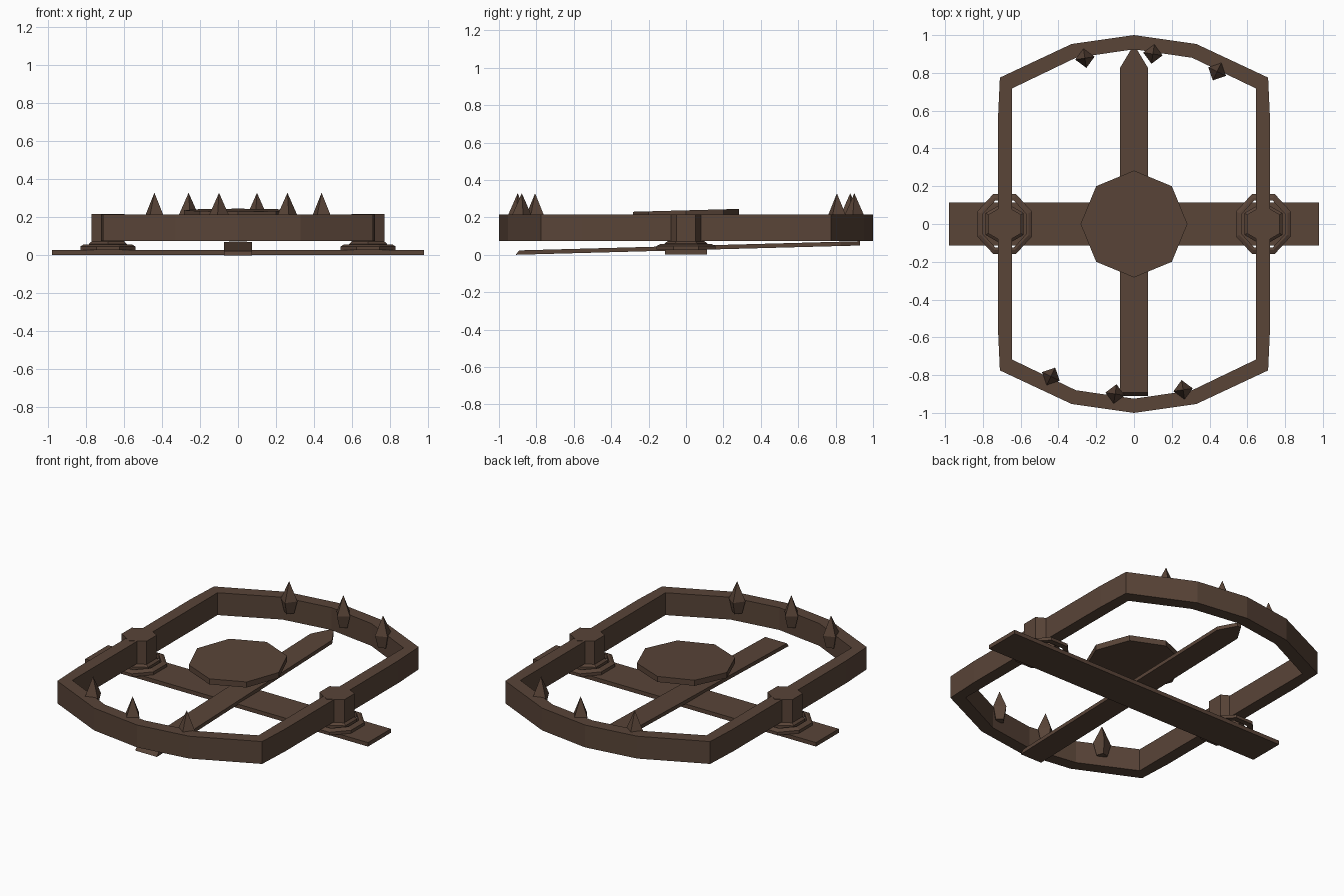
import bpy, bmesh, math
from mathutils import Vector

if "Cube" in bpy.data.objects:
    bpy.data.objects.remove(bpy.data.objects["Cube"])

rust = bpy.data.materials.new("rusty_brown_iron")
rust.diffuse_color = (0.10, 0.058, 0.039, 1)
rust.use_nodes = True
rust.node_tree.nodes["Principled BSDF"].inputs["Base Color"].default_value = rust.diffuse_color


def make(name, loops, ring=False):
    """Skin a stack of equal-length point loops; ring joins last loop to first, otherwise cap."""
    bm = bmesh.new()
    rows = [[bm.verts.new(p) for p in loop] for loop in loops]
    pairs = list(zip(rows, rows[1:])) + ([(rows[-1], rows[0])] if ring else [])
    n = len(rows[0])
    for a, b in pairs:
        for i in range(n):
            j = (i + 1) % n
            bm.faces.new((a[i], a[j], b[j], b[i]))
    if not ring:
        bm.faces.new(rows[0][::-1])
        bm.faces.new(rows[-1])
    bmesh.ops.recalc_face_normals(bm, faces=bm.faces)
    me = bpy.data.meshes.new(name)
    bm.to_mesh(me)
    bm.free()
    me.materials.append(rust)
    ob = bpy.data.objects.new(name, me)
    bpy.context.collection.objects.link(ob)
    return ob


def at(points, z, slope=0.0):
    return [(x, y, z + slope * y) for x, y in points]


def ngon(n, rx, ry, cx=0.0, cy=0.0, turn=0.0):
    return [(cx + rx * math.cos(turn + 2 * math.pi * i / n),
             cy + ry * math.sin(turn + 2 * math.pi * i / n)) for i in range(n)]


def four_way(q):
    """Quarter outline from the y axis to the side, mirrored to a closed loop."""
    right = q + [(x, -y) for x, y in reversed(q)]
    return right + [(-x, y) for x, y in reversed(right[1:-1])]


# jaw frame
outer = four_way([(0, 1), (0.33, 0.953), (0.71, 0.775), (0.72, 0.56)])
inner = four_way([(0, 0.925), (0.308, 0.88), (0.645, 0.718), (0.645, 0.56)])
make("jaw_frame", [at(outer, 0.075), at(outer, 0.215),
                   at(inner, 0.215), at(inner, 0.075)], ring=True)

# flat cross bar
bar = [(-0.98, -0.113), (0.98, -0.113), (0.98, 0.113), (-0.98, 0.113)]
make("cross_bar", [at(bar, 0.003), at(bar, 0.028)])

# long pointed bar, tilted up towards the back, with a sloped front end
tilt = 0.027


def long_outline(front):
    return [(-0.075, front), (0.075, front), (0.075, 0.825),
            (0.012, 0.93), (-0.012, 0.93), (-0.075, 0.825)]


make("long_bar", [at(long_outline(-0.91), 0.025, tilt),
                  at(long_outline(-0.892), 0.048, tilt)])

# trigger plate
plate = ngon(8, 0.283, 0.283)
make("trigger_plate", [at(plate, 0.203, tilt), at(plate, 0.238, tilt)])

# hinge posts with flange and washer
for side, label in ((-1, "left"), (1, "right")):
    cx = 0.685 * side
    post = ngon(6, 0.1, 0.1, cx, 0, math.pi / 2)
    flange = ngon(6, 0.116, 0.116, cx, 0, math.pi / 2)
    make(label + "_hinge_post", [at(post, 0.028), at(post, 0.217)])
    make(label + "_hinge_flange", [at(flange, 0.03), at(flange, 0.06), at(post, 0.072)])
    t = math.pi / 8
    w_out = ngon(8, 0.157, 0.172, cx, 0, t)
    w_top = ngon(8, 0.138, 0.15, cx, 0, t)
    w_in = ngon(8, 0.125, 0.136, cx, 0, t)
    make(label + "_hinge_washer", [at(w_out, 0.028), at(w_out, 0.047), at(w_top, 0.057),
                                   at(w_in, 0.057), at(w_in, 0.028)], ring=True)

# teeth on the inner walls, the front set being the back set turned half round
for turn, label in ((1, "back"), (-1, "front")):
    for k, (x, y, lean) in enumerate([(-0.26, 0.878, 0.145), (0.1, 0.9, -0.145),
                                      (0.44, 0.807, -0.45)]):
        c = (x * turn, y * turn)

        def ring_at(r, z):
            return at(ngon(4, r, r, c[0], c[1], lean), z)
        make(f"{label}_tooth_{k + 1}", [ring_at(0.032, 0.135), ring_at(0.052, 0.213),
                                        ring_at(0.001, 0.327)])
